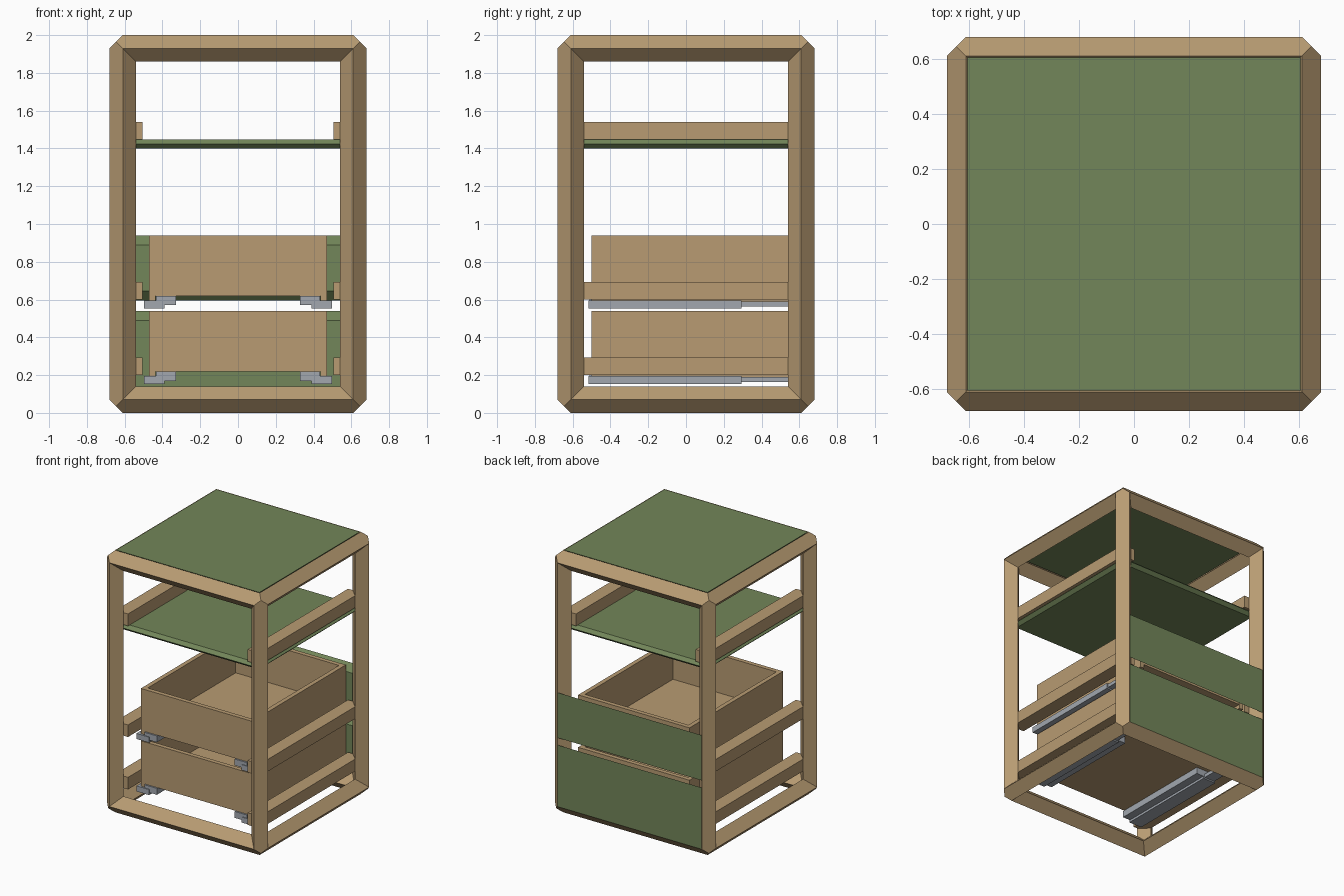
import bpy, bmesh
from mathutils import Vector

if "Cube" in bpy.data.objects:
    bpy.data.objects.remove(bpy.data.objects["Cube"])


def material(name, rgb):
    m = bpy.data.materials.new(name)
    m.diffuse_color = (*rgb, 1)
    m.use_nodes = True
    m.node_tree.nodes["Principled BSDF"].inputs["Base Color"].default_value = m.diffuse_color
    return m


WOOD = material("wood", (0.48, 0.33, 0.17))
GREEN = material("green_panel", (0.17, 0.24, 0.10))
METAL = material("slide_metal", (0.36, 0.39, 0.43))


def finish(name, bm, mat):
    bmesh.ops.recalc_face_normals(bm, faces=bm.faces[:])
    me = bpy.data.meshes.new(name)
    bm.to_mesh(me)
    bm.free()
    me.materials.append(mat)
    ob = bpy.data.objects.new(name, me)
    bpy.context.collection.objects.link(ob)
    return ob


def loft(bm, rings, caps=True):
    """Skin between point rings of equal length."""
    vs = [[bm.verts.new(p) for p in r] for r in rings]
    n = len(vs[0])
    for a, b in zip(vs, vs[1:]):
        for i in range(n):
            j = (i + 1) % n
            bm.faces.new((a[i], a[j], b[j], b[i]))
    if caps:
        bm.faces.new(vs[0])
        bm.faces.new(vs[-1])


def box(name, x, y, z, mat):
    bm = bmesh.new()
    loft(bm, [[(x[0], y[0], k), (x[1], y[0], k), (x[1], y[1], k), (x[0], y[1], k)] for k in z])
    return finish(name, bm, mat)


def panel(name, axis, u, v, layers, mat):
    """Board with sloping edges; layers = (position on axis, inset)."""
    rings = []
    for pos, ins in layers:
        r = []
        for a, b in ((u[0] + ins, v[0] + ins), (u[1] - ins, v[0] + ins),
                     (u[1] - ins, v[1] - ins), (u[0] + ins, v[1] - ins)):
            r.append((a, pos, b) if axis == "y" else (a, b, pos))
        rings.append(r)
    bm = bmesh.new()
    loft(bm, rings)
    return finish(name, bm, mat)


# frame: twelve mitred square bars, each turned 45 degrees
R = 0.07
H = Vector((0.61, 0.61, 0.93))
SECTION = [(R, 0, 0), (R / 2, R / 2, R / 2), (0, R, 0),
           (-R, 0, -R), (-R / 2, -R / 2, -R / 2), (0, -R, -R)]
bm = bmesh.new()
for axis in range(3):
    p, q = (axis + 1) % 3, (axis + 2) % 3
    for sp in (-1, 1):
        for sq in (-1, 1):
            rings = []
            for end in (-1, 1):
                ring = []
                for dp, dq, dl in SECTION:
                    c = Vector((0, 0, 0))
                    c[p] = sp * (H[p] + dp)
                    c[q] = sq * (H[q] + dq)
                    c[axis] = end * (H[axis] + dl)
                    ring.append(c + Vector((0, 0, 1)))
                rings.append(ring)
            loft(bm, rings, caps=False)
bmesh.ops.remove_doubles(bm, verts=bm.verts[:], dist=0.001)
finish("frame", bm, WOOD)

# top panel and shelf
W = (-0.605, 0.605)
panel("top_panel", "z", W, W, [(1.95, 0.05), (2.0, 0)], GREEN)
panel("shelf", "z", (-0.61, 0.61), (-0.61, 0.61),
      [(1.40, 0.025), (1.423, 0), (1.447, 0.025)], GREEN)

# side rails at three levels
for level, z in (("lower", 0.20), ("middle", 0.60), ("upper", 1.447)):
    for side, s in (("left", -1), ("right", 1)):
        box(f"{level}_{side}_rail", sorted((s * 0.505, s * 0.61)), (-0.605, 0.605),
            (z, z + 0.092), WOOD)

# drawers with sloping-edged fronts on the +y side, and their slides
for level, z, low in (("lower", 0.19, 0.07), ("upper", 0.59, 0.595)):
    top = z + 0.35
    panel(f"{level}_drawer_front", "y", (-0.608, 0.608), (low, top),
          [(0.63, 0.05), (0.68, 0)], GREEN)
    for side, s in (("left", -1), ("right", 1)):
        box(f"{level}_drawer_{side}_side", sorted((s * 0.436, s * 0.47)), (-0.50, 0.63),
            (z, top), WOOD)
        # slide: outer channel, extending runner and bracket under the drawer
        box(f"{level}_{side}_slide_channel", sorted((s * 0.39, s * 0.497)), (-0.515, 0.295),
            (z - 0.037, z + 0.005), METAL)
        box(f"{level}_{side}_slide_runner", sorted((s * 0.40, s * 0.487)), (0.295, 0.61),
            (z - 0.027, z), METAL)
        box(f"{level}_{side}_slide_bracket", sorted((s * 0.328, s * 0.434)), (-0.51, 0.295),
            (z - 0.02, z + 0.029), METAL)
    for part, y in (("inner_wall", -0.50), ("outer_wall", 0.595)):
        box(f"{level}_drawer_{part}", (-0.436, 0.436), (y, y + 0.034), (z + 0.06, top), WOOD)
    box(f"{level}_drawer_bottom", (-0.436, 0.436), (-0.50, 0.629), (z + 0.03, z + 0.06), WOOD)
